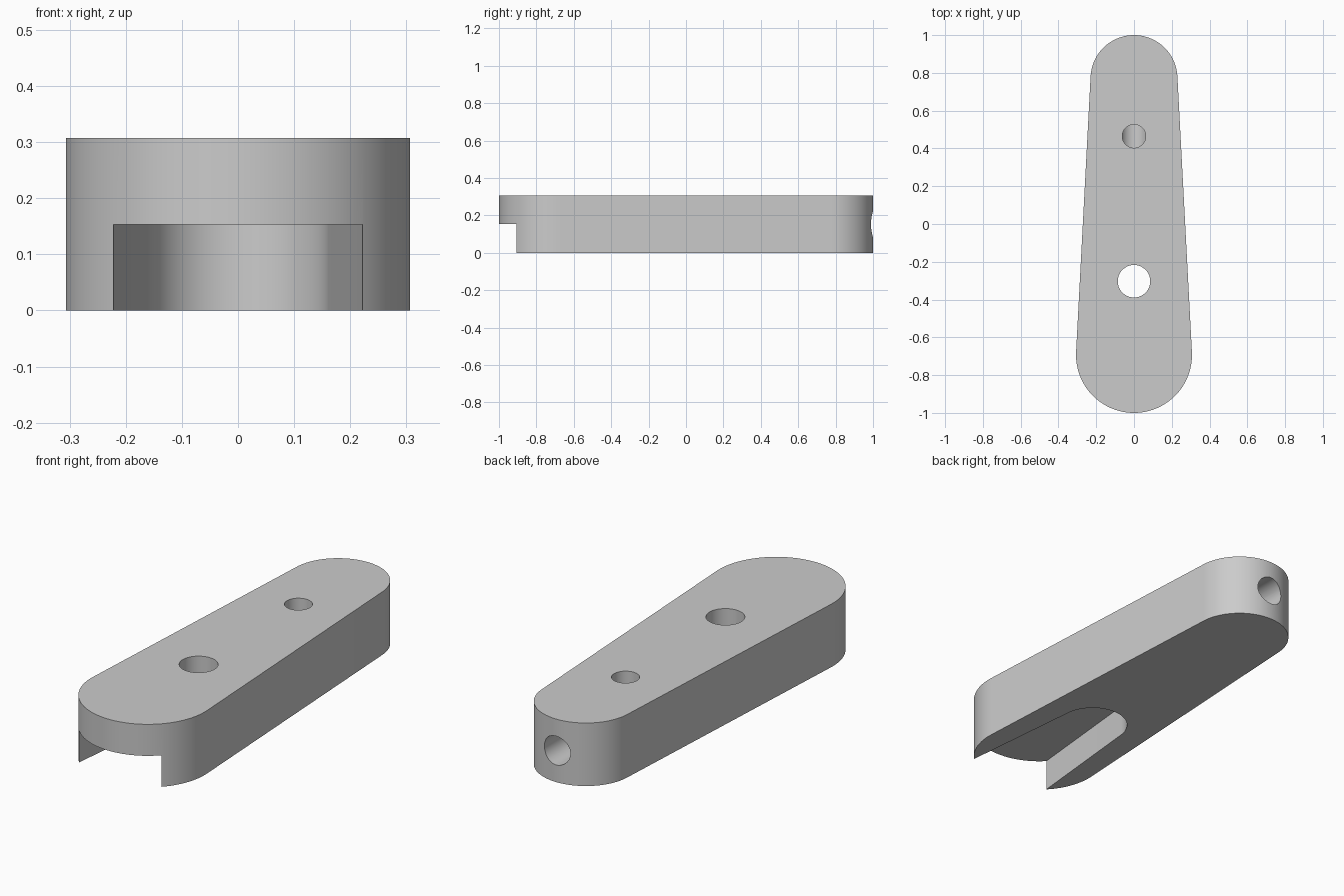
import bpy, bmesh, math
from mathutils import Matrix

cube = bpy.data.objects.get("Cube")
if cube:
    bpy.data.objects.remove(cube, do_unlink=True)

HEIGHT = 0.307
MID = HEIGHT / 2

grey = bpy.data.materials.new("plain_grey")
grey.use_nodes = True
grey.diffuse_color = (0.6, 0.6, 0.6, 1)
grey.node_tree.nodes["Principled BSDF"].inputs["Base Color"].default_value = (0.6, 0.6, 0.6, 1)


def arc(cy, r, start, end, steps=48):
    """Points of an arc about (0, cy), angles in radians."""
    angles = [start + (end - start) * i / steps for i in range(steps + 1)]
    return [(r * math.cos(a), cy + r * math.sin(a)) for a in angles]


def link(name, bm):
    bmesh.ops.recalc_face_normals(bm, faces=bm.faces)
    mesh = bpy.data.meshes.new(name)
    bm.to_mesh(mesh)
    bm.free()
    mesh.materials.append(grey)
    obj = bpy.data.objects.new(name, mesh)
    bpy.context.collection.objects.link(obj)
    return obj


def prism(name, outline, z0, z1):
    bm = bmesh.new()
    face = bm.faces.new([bm.verts.new((x, y, z0)) for x, y in outline])
    new = bmesh.ops.extrude_face_region(bm, geom=[face])["geom"]
    verts = [v for v in new if isinstance(v, bmesh.types.BMVert)]
    bmesh.ops.translate(bm, verts=verts, vec=(0, 0, z1 - z0))
    return link(name, bm)


def cylinder(name, r, depth, matrix):
    bm = bmesh.new()
    bmesh.ops.create_cone(bm, cap_ends=True, segments=64, radius1=r, radius2=r,
                          depth=depth, matrix=matrix)
    return link(name, bm)


# Tapered arm: two round ends joined by tangent sides
front_r, back_r = 0.307, 0.23
front_y, back_y = front_r - 1, 1 - back_r
tilt = math.asin((front_r - back_r) / (back_y - front_y))
outline = (arc(back_y, back_r, tilt, math.pi - tilt)
           + arc(front_y, front_r, math.pi - tilt, 2 * math.pi + tilt))
arm = prism("tapered_arm", outline, 0, HEIGHT)

# Underside slot: round inner end, flaring out through the front
slot_y, slot_r, slope = -0.303, 0.162, 0.098
lean = -math.atan(slope)
inner = arc(slot_y, slot_r, -lean, math.pi + lean)
mouth_y = -1.1
mouth_x = inner[0][0] + (inner[0][1] - mouth_y) * slope
slot = prism("slot_cutter", inner + [(-mouth_x, mouth_y), (mouth_x, mouth_y)], -0.1, MID)

# Pivot hole right through, blind hole from the top, and bore from the back
pivot = cylinder("pivot_hole_cutter", 0.086, 1, Matrix.Translation((0, slot_y, MID)))
blind = cylinder("blind_hole_cutter", 0.062, 0.4, Matrix.Translation((0, 0.465, MID + 0.2)))
bore_end, bore_start = 0.39, 1.1
bore = cylinder("back_bore_cutter", 0.07, bore_start - bore_end,
                Matrix.Translation((0, (bore_start + bore_end) / 2, MID))
                @ Matrix.Rotation(math.pi / 2, 4, "X"))

bpy.ops.object.select_all(action="DESELECT")
arm.select_set(True)
bpy.context.view_layer.objects.active = arm
for cutter in (slot, pivot, blind, bore):
    cutter.hide_render = True
    mod = arm.modifiers.new(cutter.name, "BOOLEAN")
    mod.operation = "DIFFERENCE"
    mod.solver = "EXACT"
    mod.object = cutter
    bpy.ops.object.modifier_apply(modifier=mod.name)
    bpy.data.objects.remove(cutter, do_unlink=True)

bpy.ops.object.shade_smooth_by_angle(angle=math.radians(30))
